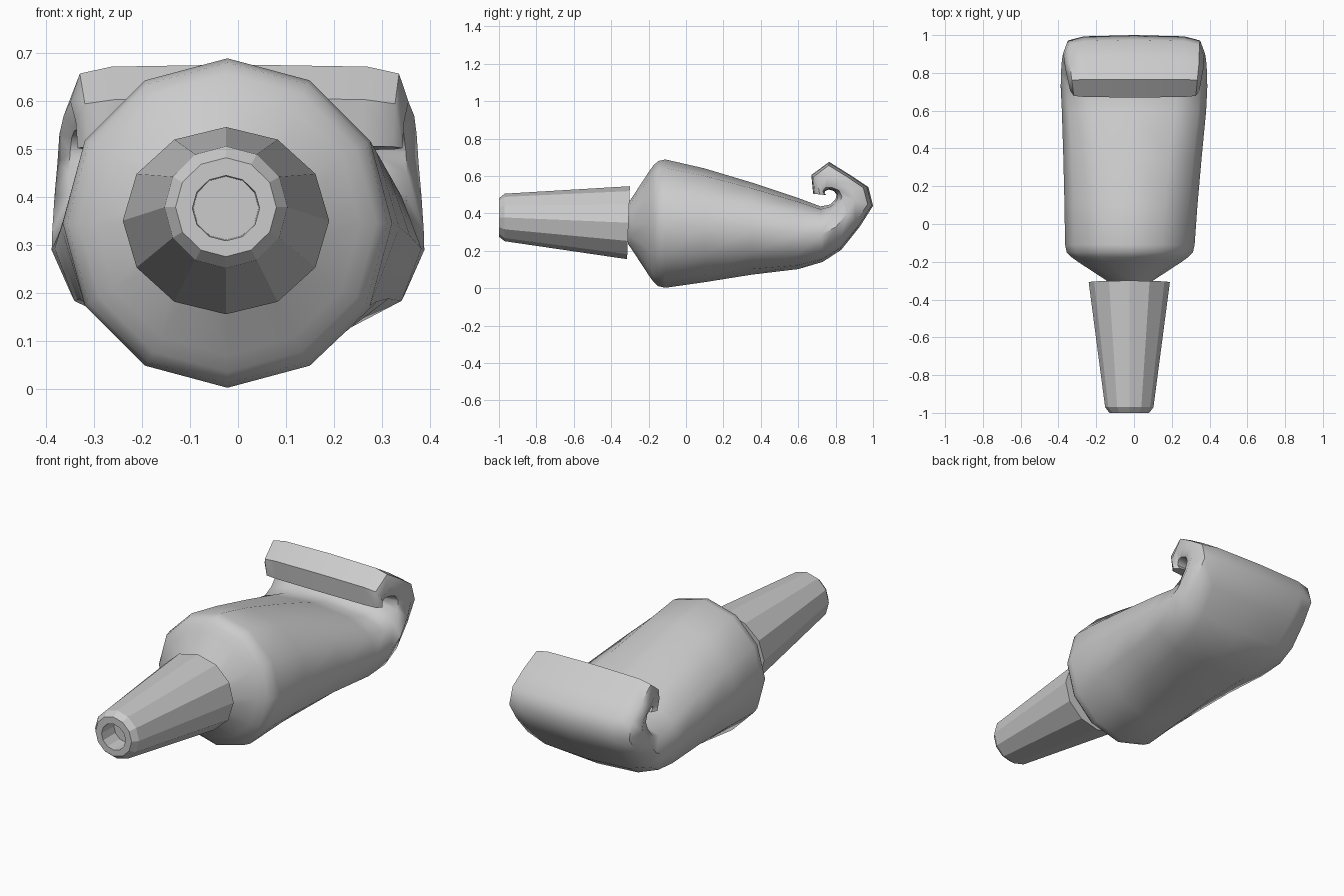
import bpy, bmesh
from math import cos, sin, pi, radians

if "Cube" in bpy.data.objects:
    bpy.data.objects.remove(bpy.data.objects["Cube"])

SIDES = 12


def loft(name, rings, smooth):
    """Skin a list of equal-length point rings and cap both ends."""
    bm = bmesh.new()
    loops = [[bm.verts.new(p) for p in ring] for ring in rings]
    for a, b in zip(loops, loops[1:]):
        for i in range(SIDES):
            j = (i + 1) % SIDES
            bm.faces.new((a[i], a[j], b[j], b[i]))
    bm.faces.new(loops[0])
    bm.faces.new(loops[-1])
    bmesh.ops.recalc_face_normals(bm, faces=bm.faces)
    mesh = bpy.data.meshes.new(name)
    bm.to_mesh(mesh)
    bm.free()
    obj = bpy.data.objects.new(name, mesh)
    bpy.context.collection.objects.link(obj)
    if smooth:
        bpy.context.view_layer.objects.active = obj
        obj.select_set(True)
        bpy.ops.object.shade_smooth_by_angle(angle=radians(50))
        obj.select_set(False)
    return obj


def section(top, bottom, cx, half_width, n):
    """Superellipse ring spanning two (y, z) points; n = 2 is round, more is boxier."""
    ring = []
    for i in range(SIDES):
        c, s = cos(2 * pi * i / SIDES), sin(2 * pi * i / SIDES)
        u = abs(c) ** (2 / n) * (1 if c > 0 else -1)
        v = abs(s) ** (2 / n) * (1 if s > 0 else -1)
        y, z = [(t + b) / 2 + v * (t - b) / 2 for t, b in zip(top, bottom)]
        ring.append((cx + u * half_width, y, z))
    return ring


# Tube body: round shoulder flattening into a thick end that curls over
body = [section((y, 0.345 + r), (y, 0.345 - r), -0.022, r, 2)
        for y, r in ((-0.31, 0.11), (-0.295, 0.13), (-0.2, 0.275),
                     (-0.175, 0.31), (-0.15, 0.334), (-0.11, 0.343))]
curl = [  # top (inside of curl), bottom (outside of curl), centre x, half width, boxiness
    ((0.10, 0.640), (0.10, 0.032), -0.016, 0.352, 2.05),
    ((0.35, 0.565), (0.35, 0.072), -0.008, 0.366, 2.2),
    ((0.60, 0.482), (0.60, 0.102), 0.0, 0.382, 2.5),
    ((0.72, 0.437), (0.73, 0.140), 0.0, 0.388, 2.7),
    ((0.77, 0.447), (0.83, 0.205), 0.0, 0.387, 3.0),
    ((0.80, 0.475), (0.93, 0.330), 0.0, 0.382, 3.5),
    ((0.805, 0.50), (1.00, 0.440), 0.0, 0.376, 4),
    ((0.79, 0.520), (0.975, 0.54), 0.0, 0.372, 4),
    ((0.765, 0.527), (0.87, 0.610), 0.002, 0.365, 4.5),
    ((0.745, 0.52), (0.765, 0.675), 0.003, 0.352, 5),
    ((0.74, 0.508), (0.67, 0.605), 0.004, 0.342, 5),
    ((0.75, 0.497), (0.68, 0.505), 0.004, 0.338, 5),
]
body += [section(*c) for c in curl]
loft("tube_body", body, True)

# Faceted tapered cap with a bevelled rim and a recess in its end
cap = [section((y, z + r), (y - tilt, z - r), -0.025, w, 2)
       for y, z, r, w, tilt in ((-0.30, 0.350, 0.195, 0.215, 0.015),
                                (-0.97, 0.378, 0.127, 0.128, 0),
                                (-1.00, 0.378, 0.103, 0.105, 0),
                                (-1.00, 0.376, 0.068, 0.070, 0),
                                (-0.90, 0.376, 0.066, 0.068, 0))]
loft("cap", cap, False)
